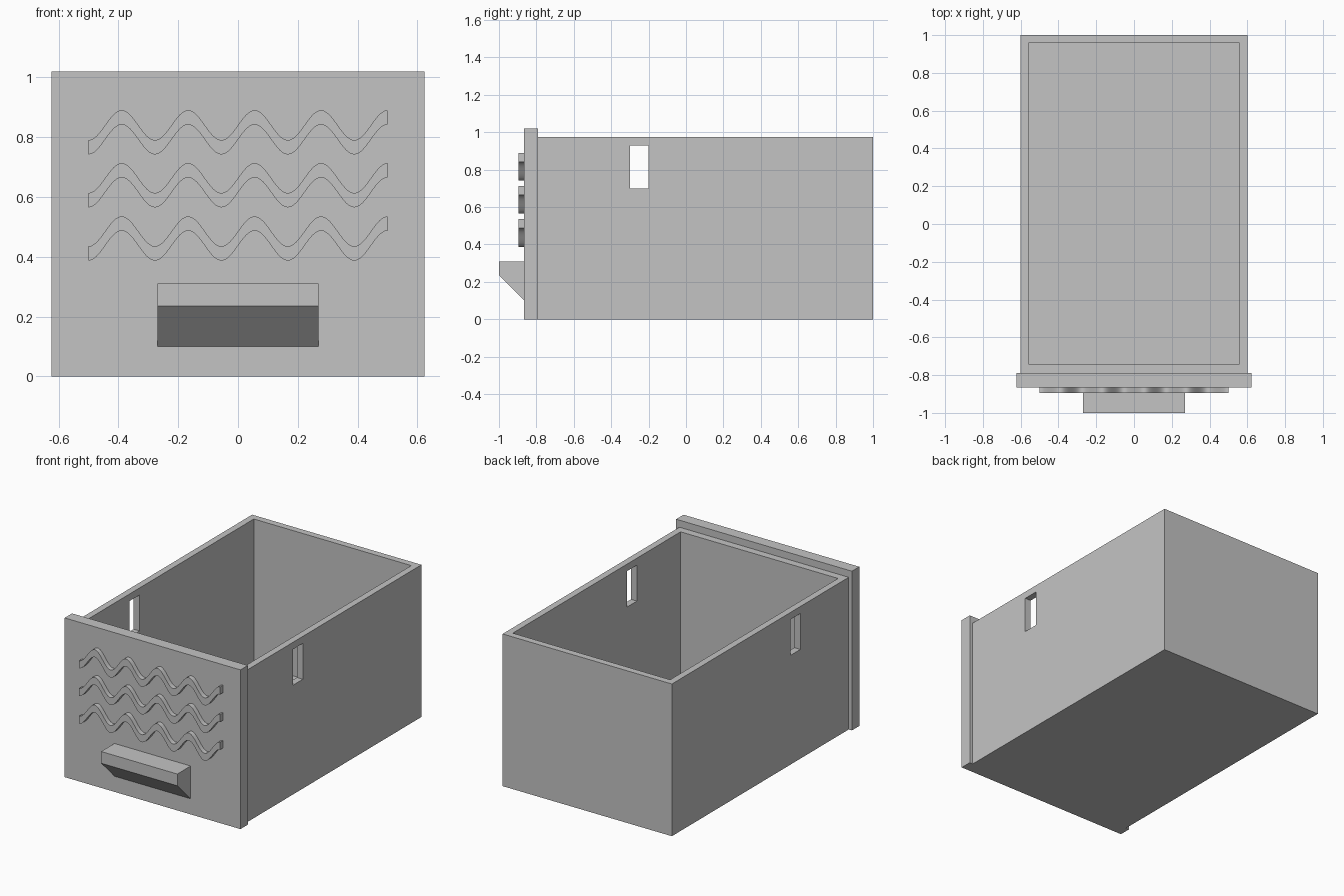
import bpy
import math

cube = bpy.data.objects.get("Cube")
if cube:
    bpy.data.objects.remove(cube, do_unlink=True)

grey = bpy.data.materials.new("light_grey")
grey.use_nodes = True
COLOR = (0.55, 0.55, 0.55, 1)
grey.diffuse_color = COLOR
for node in grey.node_tree.nodes:
    if node.type == "BSDF_PRINCIPLED":
        node.inputs["Base Color"].default_value = COLOR


def prism(name, profile, start, end, axis):
    """Extrude a 2D outline along x (profile = y, z) or y (profile = x, z)."""
    n = len(profile)
    verts = []
    for d in (start, end):
        for a, z in profile:
            verts.append((d, a, z) if axis == "x" else (a, d, z))
    faces = [tuple(range(n))[::-1], tuple(range(n, 2 * n))]
    for i in range(n):
        j = (i + 1) % n
        faces.append((i, j, n + j, n + i))
    if axis == "y":
        faces = [f[::-1] for f in faces]
    mesh = bpy.data.meshes.new(name)
    mesh.from_pydata(verts, [], faces)
    mesh.materials.append(grey)
    obj = bpy.data.objects.new(name, mesh)
    bpy.context.scene.collection.objects.link(obj)
    return obj


def box(name, x0, x1, y0, y1, z0, z1):
    return prism(name, [(y0, z0), (y1, z0), (y1, z1), (y0, z1)], x0, x1, "x")


def cut(target, cutter):
    cutter.hide_render = True
    mod = target.modifiers.new("cut", "BOOLEAN")
    mod.operation = "DIFFERENCE"
    mod.solver = "EXACT"
    mod.object = cutter
    bpy.context.view_layer.objects.active = target
    bpy.ops.object.modifier_apply(modifier=mod.name)
    bpy.data.objects.remove(cutter, do_unlink=True)


# Open tray with a slot through both side walls
tray = box("drawer_tray", -0.6, 0.6, -0.79, 1.0, 0, 0.975)
cut(tray, box("cavity_cutter", -0.558, 0.558, -0.742, 0.957, 0.045, 1.2))
cut(tray, box("slot_cutter", -0.8, 0.8, -0.3, -0.2, 0.70, 0.93))

# Front panel, slightly wider and taller than the tray
box("front_panel", -0.623, 0.623, -0.865, -0.79, 0, 1.02)

# Pull handle with a sloped underside
prism("handle", [(-0.865, 0.10), (-0.865, 0.31), (-1.0, 0.31), (-1.0, 0.235)][::-1],
      -0.27, 0.27, "x")

# Raised wavy ribs
STEPS = 108
for label, middle in (("upper", 0.84), ("middle", 0.663), ("lower", 0.485)):
    top = [(i / STEPS - 0.5, middle - 0.05 * math.cos(9 * math.pi * i / STEPS))
           for i in range(STEPS + 1)]
    bottom = [(x, z - 0.048) for x, z in top]
    rib = prism(label + "_wave_rib", bottom + top[::-1], -0.895, -0.865, "y")
    bpy.ops.object.select_all(action="DESELECT")
    rib.select_set(True)
    bpy.context.view_layer.objects.active = rib
    bpy.ops.object.shade_smooth_by_angle(angle=math.radians(30))
